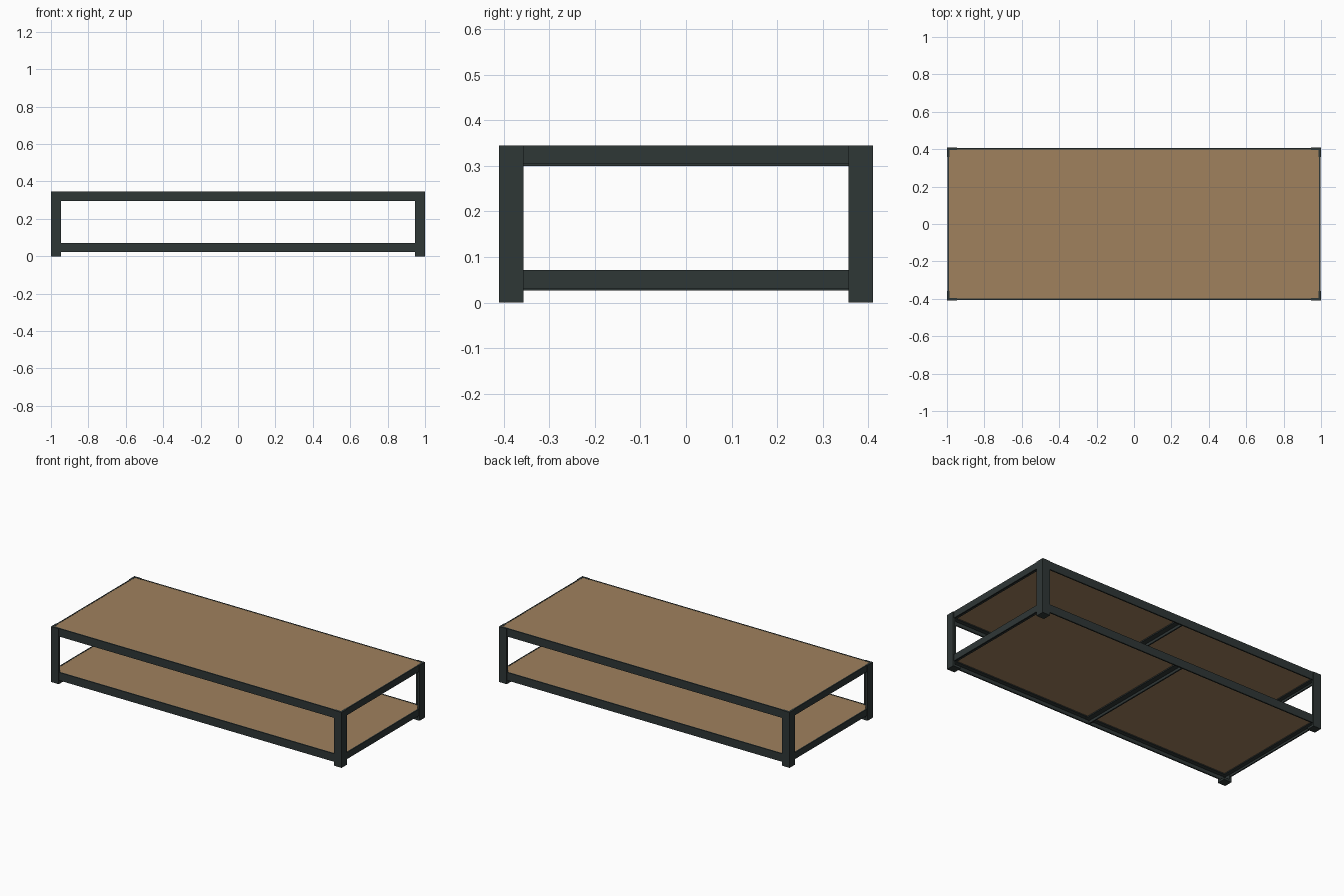
import bpy

if "Cube" in bpy.data.objects:
    bpy.data.objects.remove(bpy.data.objects["Cube"])

def material(name, rgb):
    m = bpy.data.materials.new(name)
    m.diffuse_color = (*rgb, 1)
    m.use_nodes = True
    m.node_tree.nodes["Principled BSDF"].inputs["Base Color"].default_value = m.diffuse_color
    return m

WOOD = material("warm wood", (0.35, 0.22, 0.11))
METAL = material("dark metal", (0.028, 0.038, 0.037))

X, Y, H = 1.0, 0.41, 0.345      # half length, half depth, height
LEG, LT = 0.053, 0.014          # leg angle width and plate thickness
INSET, RT = 0.004, 0.008        # rail inset behind the legs, rail thickness

def box(name, lo, hi, mat):
    x0, x1 = sorted((lo[0], hi[0]))
    y0, y1 = sorted((lo[1], hi[1]))
    z0, z1 = sorted((lo[2], hi[2]))
    bpy.ops.mesh.primitive_cube_add(
        size=1, location=((x0 + x1) / 2, (y0 + y1) / 2, (z0 + z1) / 2))
    o = bpy.context.object
    o.name = name
    o.scale = (x1 - x0, y1 - y0, z1 - z0)
    bpy.ops.object.transform_apply(location=False, rotation=False, scale=True)
    o.data.materials.append(mat)
    return o

# Corner legs: L-shaped angle section with a square foot pad
for sx in (-1, 1):
    for sy in (-1, 1):
        pts = [(0, 0), (LEG, 0), (LEG, LT), (LT, LT), (LT, LEG), (0, LEG)]
        pts = [(sx * (X - a), sy * (Y - b)) for a, b in pts]
        if sx * sy < 0:
            pts.reverse()
        n = len(pts)
        verts = [(a, b, z) for z in (0.0, H) for a, b in pts]
        faces = [tuple(range(n - 1, -1, -1)), tuple(range(n, 2 * n))]
        faces += [(i, (i + 1) % n, n + (i + 1) % n, n + i) for i in range(n)]
        me = bpy.data.meshes.new("corner_leg")
        me.from_pydata(verts, [], faces)
        me.materials.append(METAL)
        bpy.context.collection.objects.link(bpy.data.objects.new("corner_leg", me))
        box("foot_pad", (sx * (X - 0.001), sy * (Y - 0.001), 0),
            (sx * (X - LEG), sy * (Y - LEG), 0.014), METAL)

# Two identical shelves: metal frame, supporting ledges, cross bar, wood panel
for level, top in (("lower", 0.072), ("upper", H)):
    xo, yo = X - INSET, Y - INSET
    xi, yi = xo - RT, yo - RT
    under = top - 0.022
    box(level + "_wood_panel", (-xi, -yi, under), (xi, yi, top - 0.001), WOOD)
    for s in (-1, 1):
        box(level + "_long_rail", (-xo, s * yo, top - 0.05), (xo, s * yi, top), METAL)
        box(level + "_end_rail", (s * xo, -yi, top - 0.041), (s * xi, yi, top), METAL)
        box(level + "_long_ledge", (-xi, s * yi, under - 0.006),
            (xi, s * (yi - 0.025), under), METAL)
        box(level + "_end_ledge", (s * xi, -yi, under - 0.006),
            (s * (xi - 0.025), yi, under), METAL)
    box(level + "_cross_bar", (-0.02, -yi, under - 0.007), (0.02, yi, under), METAL)
    box(level + "_cross_web", (-0.02, -yi, top - 0.045), (-0.012, yi, under), METAL)
